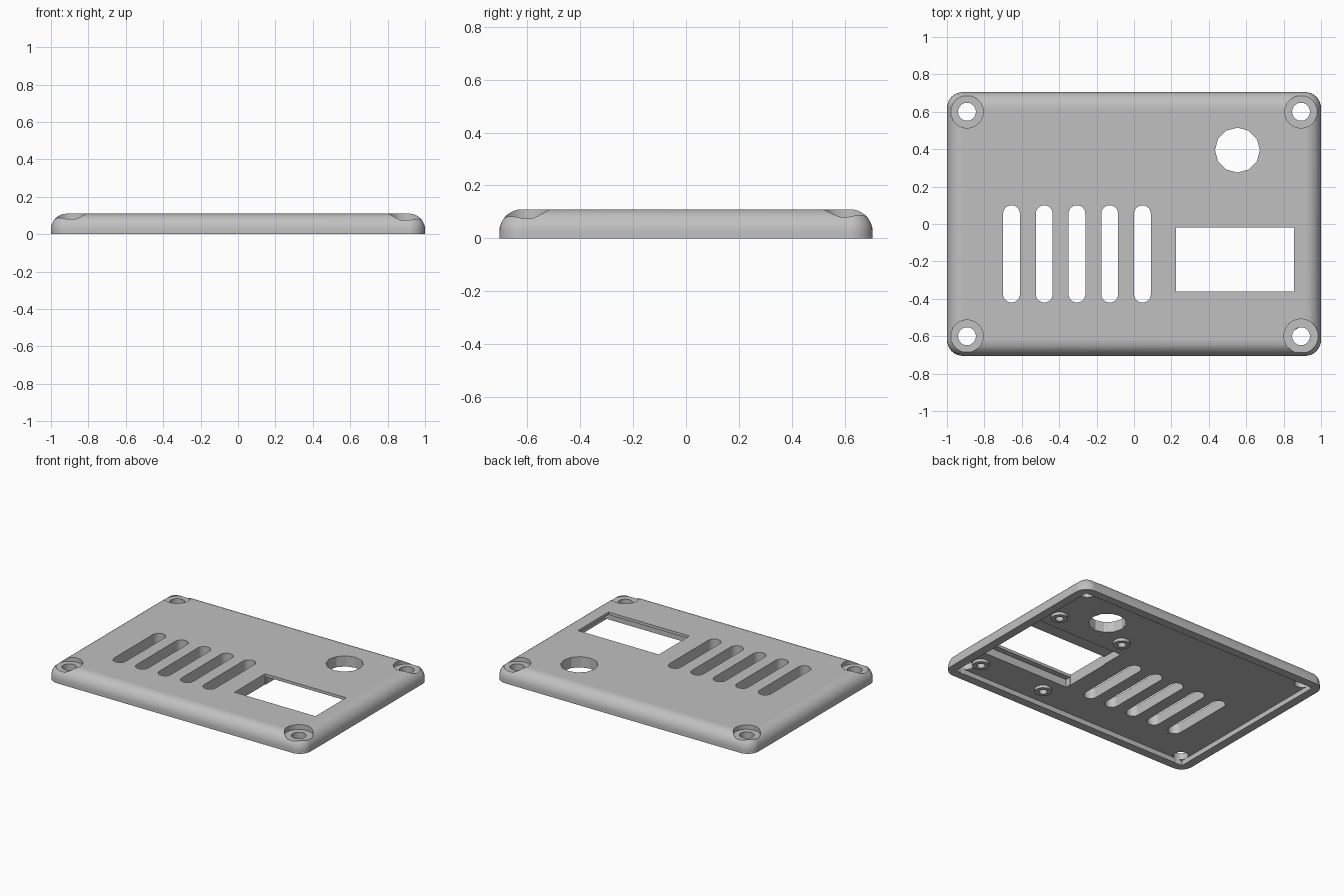
import bpy, bmesh
from math import pi, cos, sin, radians

if "Cube" in bpy.data.objects:
    bpy.data.objects.remove(bpy.data.objects["Cube"], do_unlink=True)

HX, HY, TOP, ROUND = 1.0, 0.705, 0.11, 0.085
CEILING = 0.035

grey = bpy.data.materials.new("plain grey")
grey.use_nodes = True
GREY = (0.53, 0.53, 0.53, 1)
grey.diffuse_color = GREY
grey.node_tree.nodes["Principled BSDF"].inputs["Base Color"].default_value = GREY


def finish(name, bm):
    bmesh.ops.remove_doubles(bm, verts=bm.verts, dist=1e-5)
    bmesh.ops.recalc_face_normals(bm, faces=bm.faces)
    mesh = bpy.data.meshes.new(name)
    bm.to_mesh(mesh)
    bm.free()
    mesh.materials.append(grey)
    obj = bpy.data.objects.new(name, mesh)
    bpy.context.collection.objects.link(obj)
    return obj


def rounded_rect(hx, hy, r, steps=8):
    """Outline of a rectangle with round corners, centred on the origin."""
    pts = []
    for k, (sx, sy) in enumerate([(1, 1), (-1, 1), (-1, -1), (1, -1)]):
        for i in range(steps + 1):
            a = (k + i / steps) * pi / 2
            pts.append((sx * (hx - r) + r * cos(a), sy * (hy - r) + r * sin(a)))
    return pts


def circle(r, n):
    return [(r * cos(2 * pi * i / n), r * sin(2 * pi * i / n)) for i in range(n)]


def loft(name, layers, x=0, y=0):
    """Closed solid through a stack of (outline, z) layers."""
    bm = bmesh.new()
    rings = [[bm.verts.new((x + p[0], y + p[1], z)) for p in pts] for pts, z in layers]
    for a, b in zip(rings, rings[1:]):
        for i in range(len(a)):
            j = (i + 1) % len(a)
            bm.faces.new((a[i], a[j], b[j], b[i]))
    bm.faces.new(rings[0][::-1])
    bm.faces.new(rings[-1])
    return finish(name, bm)


def prism(name, pts, x, y, z0, z1):
    return loft(name, [(pts, z0), (pts, z1)], x, y)


def box_outline(hx, hy):
    return [(hx, hy), (-hx, hy), (-hx, -hy), (hx, -hy)]


def cut(target, cutter):
    bpy.context.view_layer.objects.active = target
    mod = target.modifiers.new("cut", "BOOLEAN")
    mod.operation, mod.solver, mod.object = "DIFFERENCE", "EXACT", cutter
    bpy.ops.object.modifier_apply(modifier=mod.name)


def cut_prism(targets, pts, x, y, z0, z1):
    cutter = prism("cutter", pts, x, y, z0, z1)
    for t in targets:
        cut(t, cutter)
    bpy.data.objects.remove(cutter, do_unlink=True)


# Cover plate with a rounded upper rim
layers = [(rounded_rect(HX, HY, ROUND), 0)]
for i in range(10):
    a = i / 9 * pi / 2
    r = max(ROUND * cos(a), 0.001)
    inset = ROUND - r
    layers.append((rounded_rect(HX - inset, HY - inset, r),
                   TOP - ROUND + ROUND * sin(a)))
plate = loft("cover_plate", layers)

# Underside cavity and the deeper display pocket
cut_prism([plate], box_outline(0.94, 0.645), 0, 0, -0.1, CEILING)
cut_prism([plate], box_outline(0.355, 0.27), 0.585, -0.13, 0.01, 0.09)

# Display window, round opening and vent slots
cut_prism([plate], box_outline(0.315, 0.17), 0.54, -0.19, -0.1, 0.3)
cut_prism([plate], circle(0.12, 12), 0.553, 0.395, -0.1, 0.3)
for i in range(5):
    cut_prism([plate], rounded_rect(0.045, 0.26, 0.0449, 6),
              -0.655 + 0.175 * i, -0.16, -0.1, 0.3)

# Corner screw holes with counterbores
for sx in (-1, 1):
    for sy in (-1, 1):
        x, y = sx * 0.893, sy * 0.6
        front_left = sx > 0 > sy
        cut_prism([plate], circle(0.092 if front_left else 0.087, 24), x, y,
                  0.076 if front_left else 0.08, 0.3)
        cut_prism([plate], circle(0.048, 20), x, y, -0.1, 0.3)

# Display screw bosses with blind holes
bosses = []
for x in (0.325, 0.842):
    for y in (-0.515, 0.265):
        boss = prism("display_boss", circle(0.055, 20), x, y, 0.015, CEILING + 0.003)
        cut_prism([plate, boss], circle(0.027, 16), x, y, -0.1, 0.075)
        bosses.append(boss)

# Smooth shading with sharp edges kept
for obj in [plate] + bosses:
    bpy.ops.object.select_all(action="DESELECT")
    obj.select_set(True)
    bpy.context.view_layer.objects.active = obj
    bpy.ops.object.shade_smooth_by_angle(angle=radians(29))
    mod = obj.modifiers.new("even_normals", "WEIGHTED_NORMAL")
    mod.keep_sharp = True
